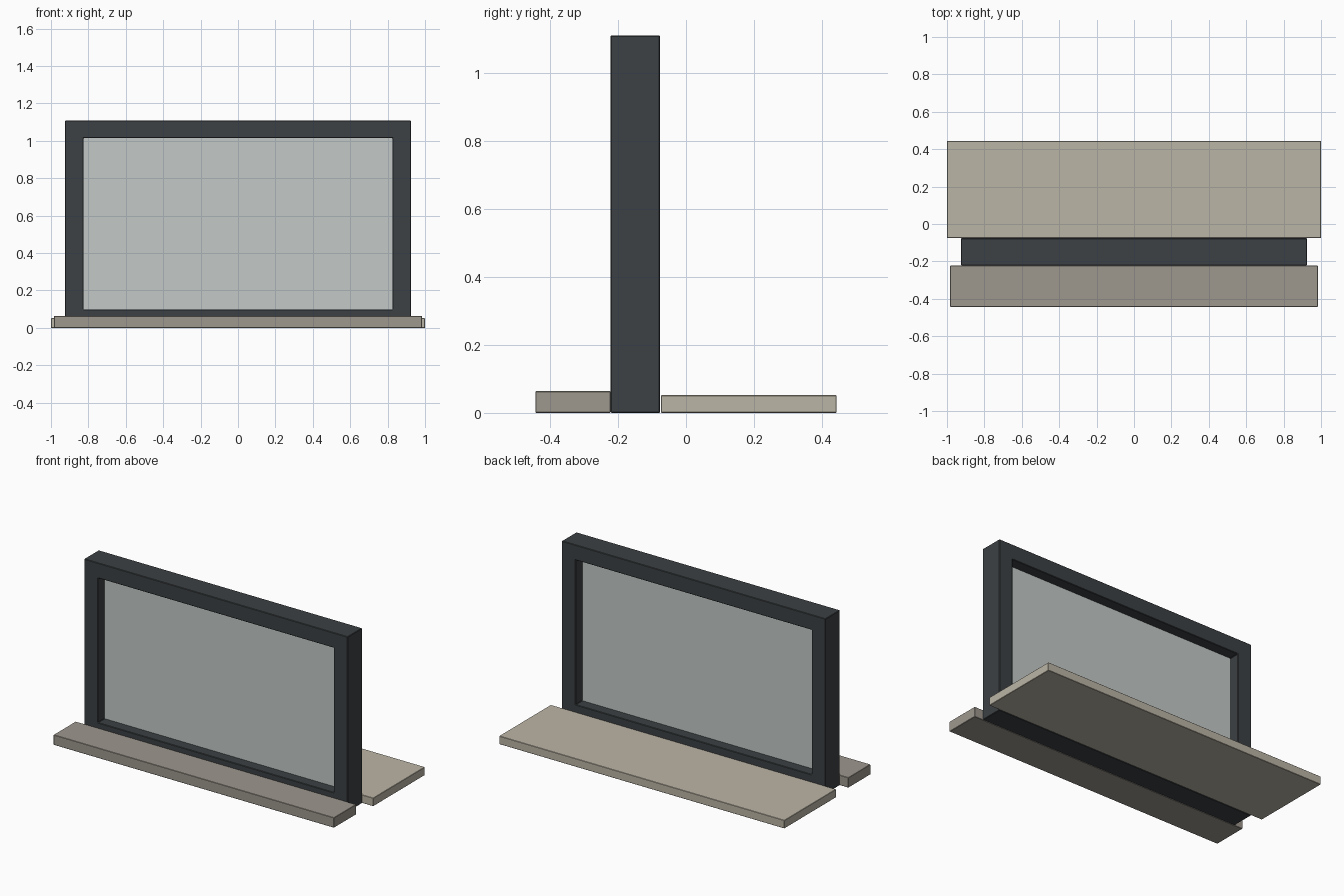
import bpy, bmesh

if "Cube" in bpy.data.objects:
    bpy.data.objects.remove(bpy.data.objects["Cube"])

def material(name, rgb):
    m = bpy.data.materials.new(name)
    m.diffuse_color = (*rgb, 1)
    m.use_nodes = True
    m.node_tree.nodes["Principled BSDF"].inputs["Base Color"].default_value = m.diffuse_color
    return m

def finish(name, bm, mat, bevel):
    bmesh.ops.recalc_face_normals(bm, faces=bm.faces)
    me = bpy.data.meshes.new(name)
    bm.to_mesh(me)
    bm.free()
    me.materials.append(mat)
    ob = bpy.data.objects.new(name, me)
    bpy.context.collection.objects.link(ob)
    if bevel:
        mod = ob.modifiers.new("edge_bevel", 'BEVEL')
        mod.width, mod.segments = bevel, 1
    return ob

def box(name, half_x, y, z, mat, bevel=0.0):
    bm = bmesh.new()
    bmesh.ops.create_cube(bm, size=1)
    for v in bm.verts:
        v.co = (v.co.x * 2 * half_x,
                y[0] if v.co.y < 0 else y[1],
                z[0] if v.co.z < 0 else z[1])
    return finish(name, bm, mat, bevel)

def ring(name, outer, inner, y, mat, bevel):
    # outer / inner are (half width, bottom, top)
    bm = bmesh.new()
    def loop(r, yy):
        h, b, t = r
        return [bm.verts.new((x, yy, z)) for x, z in ((-h, b), (h, b), (h, t), (-h, t))]
    loops = [loop(outer, y[0]), loop(outer, y[1]), loop(inner, y[1]), loop(inner, y[0])]
    for k in range(4):
        a, b = loops[k], loops[(k + 1) % 4]
        for i in range(4):
            j = (i + 1) % 4
            bm.faces.new((a[i], a[j], b[j], b[i]))
    return finish(name, bm, mat, bevel)

dark = material("dark_frame", (0.045, 0.052, 0.056))
glass = material("glass", (0.55, 0.59, 0.58))
stone = material("stone", (0.34, 0.31, 0.27))
board = material("board", (0.50, 0.46, 0.38))

# window frame and centred pane
ring("window_frame", (0.924, 0.0, 1.11), (0.827, 0.098, 1.014), (-0.222, -0.076), dark, 0.003)
box("glass_pane", 0.835, (-0.155, -0.143), (0.09, 1.022), glass)

# outer sill at the front, deeper inner board at the back
box("outer_sill", 0.983, (-0.443, -0.222), (0.0, 0.064), stone, 0.002)
box("inner_sill_board", 1.0, (-0.074, 0.443), (0.0, 0.052), board, 0.002)
